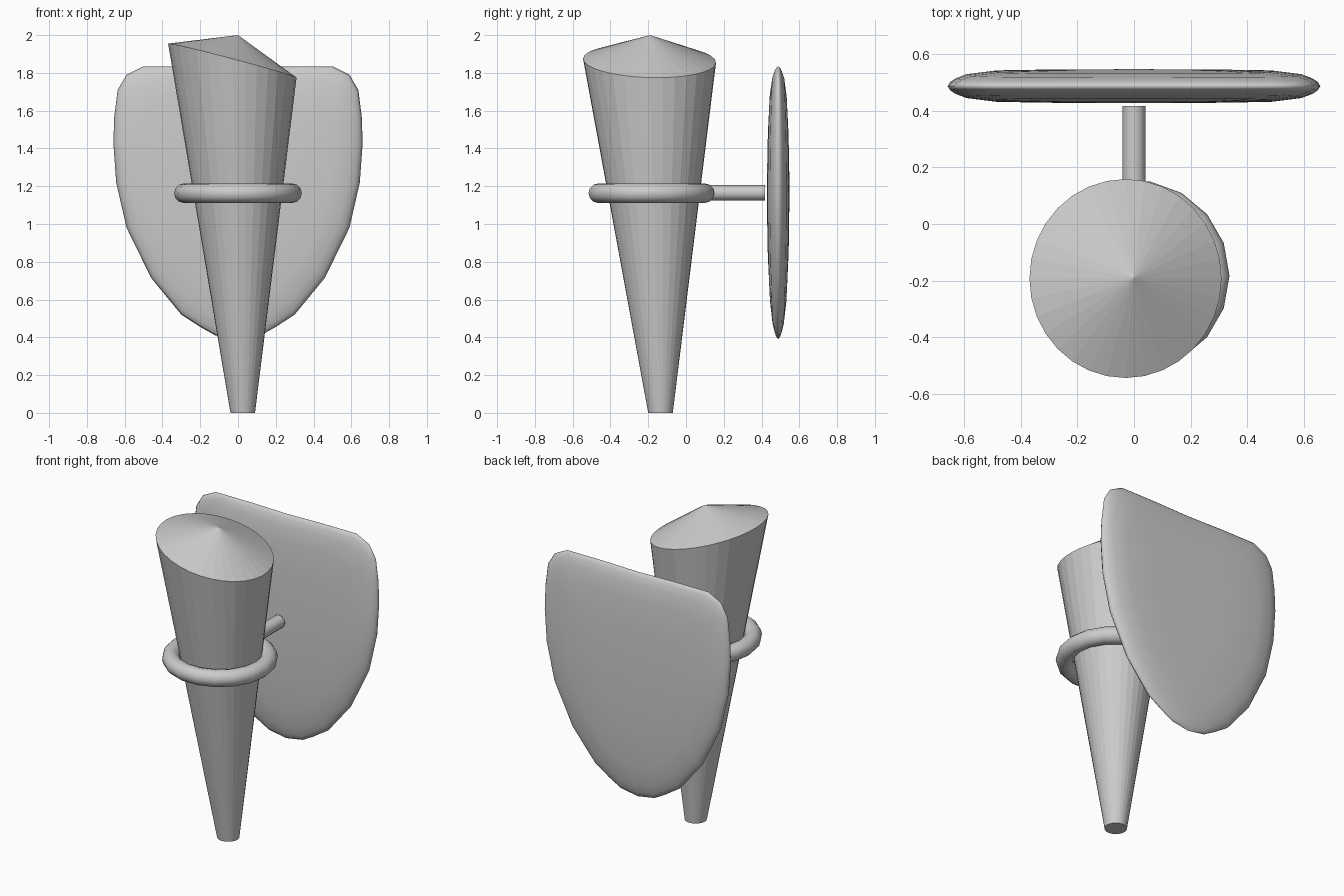
import bpy, bmesh
from math import sin, cos, pi, radians

if "Cube" in bpy.data.objects:
    bpy.data.objects.remove(bpy.data.objects["Cube"])


def make_object(name, bm, smooth=None):
    bmesh.ops.recalc_face_normals(bm, faces=bm.faces)
    mesh = bpy.data.meshes.new(name)
    bm.to_mesh(mesh)
    bm.free()
    obj = bpy.data.objects.new(name, mesh)
    bpy.context.collection.objects.link(obj)
    if smooth:
        bpy.ops.object.select_all(action='DESELECT')
        obj.select_set(True)
        bpy.context.view_layer.objects.active = obj
        bpy.ops.object.shade_smooth_by_angle(angle=radians(smooth))
    return obj


def bridge(bm, a, b):
    n = len(a)
    for i in range(n):
        bm.faces.new((a[i], a[(i + 1) % n], b[(i + 1) % n], b[i]))


def fan(bm, ring, tip):
    for i in range(len(ring)):
        bm.faces.new((ring[i], ring[(i + 1) % len(ring)], tip))


# Tapered torch body, slanted rim and low pointed cap
bm = bmesh.new()
angles = [2 * pi * i / 32 for i in range(32)]
base = [bm.verts.new((0.025 + 0.065 * cos(a), -0.135 + 0.065 * sin(a), 0)) for a in angles]
rim = [bm.verts.new((-0.03 + 0.34 * cos(a), -0.193 + 0.352 * sin(a),
                     1.865 - 0.09 * cos(a) - 0.01 * sin(a))) for a in angles]
bridge(bm, base, rim)
bm.faces.new(base)
fan(bm, rim, bm.verts.new((0, -0.19, 2.0)))
make_object("torch_body", bm)

# Holding ring
bpy.ops.mesh.primitive_torus_add(location=(0, -0.183, 1.163), major_radius=0.286,
                                 minor_radius=0.052, major_segments=18, minor_segments=12)
ring = bpy.context.object
ring.name = "holding_ring"
bpy.ops.object.shade_smooth()

# Wall arm
bpy.ops.mesh.primitive_cylinder_add(vertices=12, radius=0.041, depth=0.3,
                                    location=(0, 0.267, 1.165), rotation=(pi / 2, 0, 0))
bpy.context.object.name = "wall_arm"
bpy.ops.object.shade_smooth_by_angle(angle=radians(40))

# Shield-shaped back plate: half outline mirrored, domed on both faces
half = [(0.25, 1.835), (0.5, 1.835), (0.59, 1.79), (0.637, 1.71), (0.655, 1.57), (0.66, 1.43),
        (0.645, 1.22), (0.59, 0.98), (0.46, 0.715), (0.3, 0.52), (0.2, 0.455), (0.12, 0.41)]
outline = [(0, 1.83)] + half + [(0, 0.39)] + [(-x, z) for x, z in reversed(half)]
CZ = 1.2
bm = bmesh.new()


def plate_ring(s, thick):
    pts = []
    for x, z in outline:
        z = CZ + (z - CZ) * s
        t = thick * (1 - 0.35 * ((z - 1.15) / 0.7) ** 2)
        pts.append(bm.verts.new((x * s, 0.488 + t, z)))
    return pts


edge = plate_ring(1, 0)
for side in (-1, 1):
    prev = edge
    for s, t in [(0.985, 0.016), (0.96, 0.028), (0.9, 0.044), (0.75, 0.056), (0.45, 0.059)]:
        cur = plate_ring(s, side * t)
        bridge(bm, prev, cur)
        prev = cur
    fan(bm, prev, bm.verts.new((0, 0.488 + side * 0.06, CZ)))
make_object("back_plate", bm, 100)
